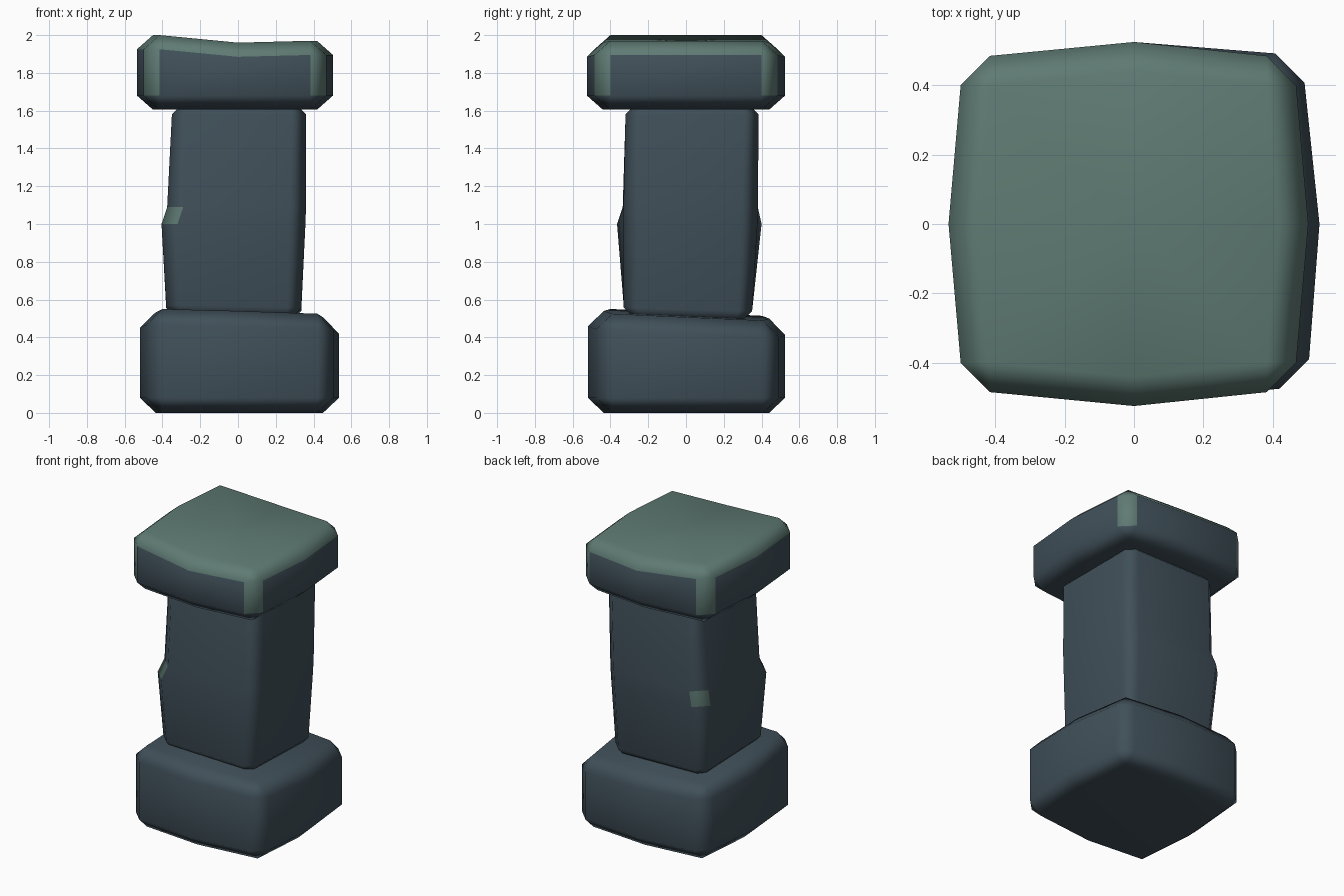
import bpy, bmesh, math

if "Cube" in bpy.data.objects:
    bpy.data.objects.remove(bpy.data.objects["Cube"])


def material(name, rgb):
    m = bpy.data.materials.new(name)
    m.diffuse_color = (*rgb, 1)
    m.use_nodes = True
    m.node_tree.nodes["Principled BSDF"].inputs["Base Color"].default_value = m.diffuse_color
    return m


SLATE = material("dark_slate", (0.051, 0.079, 0.100))
MOSS = material("mossy_green", (0.115, 0.197, 0.172))
SIGNS = [(-1, -1), (1, -1), (1, 1), (-1, 1)]


def ring(corners, mids, c, z, inset=False):
    """Plan outline: chamfered corners (or inset sharp ones) and optional mid-side bulges."""
    out = []
    for i, ((x, y), (sx, sy)) in enumerate(zip(corners, SIGNS)):
        if inset:
            a = b = (x - sx * c, y - sy * c)
        else:
            a, b = (x - sx * c, y), (x, y - sy * c)
            if i % 2 == 0:
                a, b = b, a
        out += [a, b]
        if mids:
            mx, my = mids[i]
            if inset:
                mx -= math.copysign(c, mx) if abs(mx) > 0.1 else 0
                my -= math.copysign(c, my) if abs(my) > 0.1 else 0
            out.append((mx, my))
    return [(x, y, z(x, y)) for x, y in out]


def stone(name, rings, top_centre, is_moss):
    """Loft the rings, close both ends, colour by band and by corner strip."""
    bm = bmesh.new()
    cache = {}

    def vert(p):
        key = tuple(round(v, 4) for v in p)
        if key not in cache:
            cache[key] = bm.verts.new(p)
        return cache[key]

    def face(points, moss):
        vs = list(dict.fromkeys(vert(p) for p in points))
        if len(vs) > 2:
            bm.faces.new(vs).material_index = int(moss)

    n = len(rings[0])
    for band, (lo, hi) in enumerate(zip(rings, rings[1:])):
        for j in range(n):
            k = (j + 1) % n
            face([lo[j], lo[k], hi[k], hi[j]], is_moss(band, j % (n // 4) == 0))
    face(rings[0][::-1], False)
    for j in range(n):
        face([rings[-1][j], rings[-1][(j + 1) % n], top_centre], is_moss(len(rings), False))
    bmesh.ops.recalc_face_normals(bm, faces=bm.faces)
    me = bpy.data.meshes.new(name)
    bm.to_mesh(me)
    bm.free()
    me.materials.append(SLATE)
    me.materials.append(MOSS)
    ob = bpy.data.objects.new(name, me)
    bpy.context.collection.objects.link(ob)
    bpy.ops.object.select_all(action='DESELECT')
    ob.select_set(True)
    bpy.context.view_layer.objects.active = ob
    bpy.ops.object.shade_smooth_by_angle(angle=math.radians(65))
    w = ob.modifiers.new("soft_edges", 'WEIGHTED_NORMAL')
    w.keep_sharp = True
    return ob


def flat(h):
    return lambda x, y: h


# Base block with sloping top
bc = [(-0.485, -0.485), (0.505, -0.475), (0.492, 0.492), (-0.485, 0.485)]
bmid = [(0, -0.52), (0.535, 0), (0, 0.525), (-0.52, 0)]


def base_top(x, y):
    return 0.52 - 0.03 * x - 0.045 * y


stone("base_block", [
    ring(bc, bmid, 0.085, flat(0), True),
    ring(bc, bmid, 0.085, flat(0.08)),
    ring(bc, bmid, 0.085, lambda x, y: base_top(x, y) - 0.085),
    ring(bc, bmid, 0.085, base_top, True)],
    (0, 0, 0.52), lambda band, corner: False)

# Shaft with a chipped ledge on its left side
s0 = [(-0.38, -0.33), (0.335, -0.33), (0.335, 0.35), (-0.38, 0.35)]
s1 = [(-0.405, -0.365), (0.357, -0.331), (0.357, 0.378), (-0.405, 0.40)]
s2 = [(-0.375, -0.335), (0.36, -0.331), (0.36, 0.38), (-0.375, 0.38)]
s3 = [(-0.35, -0.32), (0.36, -0.32), (0.36, 0.385), (-0.35, 0.385)]


def shaft_foot(x, y):
    return 0.555 - 0.02 * x - 0.03 * y


shaft = stone("shaft", [
    ring(s0, None, 0.075, lambda x, y: shaft_foot(x, y) - 0.075, True),
    ring(s0, None, 0.075, shaft_foot),
    ring(s1, None, 0.085, flat(1.0)),
    ring(s2, None, 0.085, flat(1.09)),
    ring(s3, None, 0.075, flat(1.58)),
    ring(s3, None, 0.075, flat(1.655), True)],
    (0, 0.03, 1.655), lambda band, corner: False)
# Moss only on the two ledge corners
for p in shaft.data.polygons:
    c, nrm = p.center, p.normal
    if 1.02 < c.z < 1.07 and c.x < -0.3 and abs(nrm.x) > 0.3 and abs(nrm.y) > 0.3:
        p.material_index = 1

# Cap block with dipped, mossy top
cc = [(-0.50, -0.485), (0.468, -0.485), (0.468, 0.485), (-0.50, 0.485)]
cmid = [(0, -0.525), (0.503, 0), (0, 0.525), (-0.535, 0)]


def cap_top(x, y):
    if x < 0:
        return 1.96 + 0.04 * min(1, -x / 0.415)
    return 1.96 + 0.01 * min(1, x / 0.385)


stone("cap_block", [
    ring(cc, cmid, 0.085, flat(1.605), True),
    ring(cc, cmid, 0.085, flat(1.68)),
    ring(cc, cmid, 0.085, lambda x, y: cap_top(x, y) - 0.075),
    ring(cc, cmid, 0.085, cap_top, True)],
    (0, 0, 1.96), lambda band, corner: band >= 2 or (band == 1 and corner))
